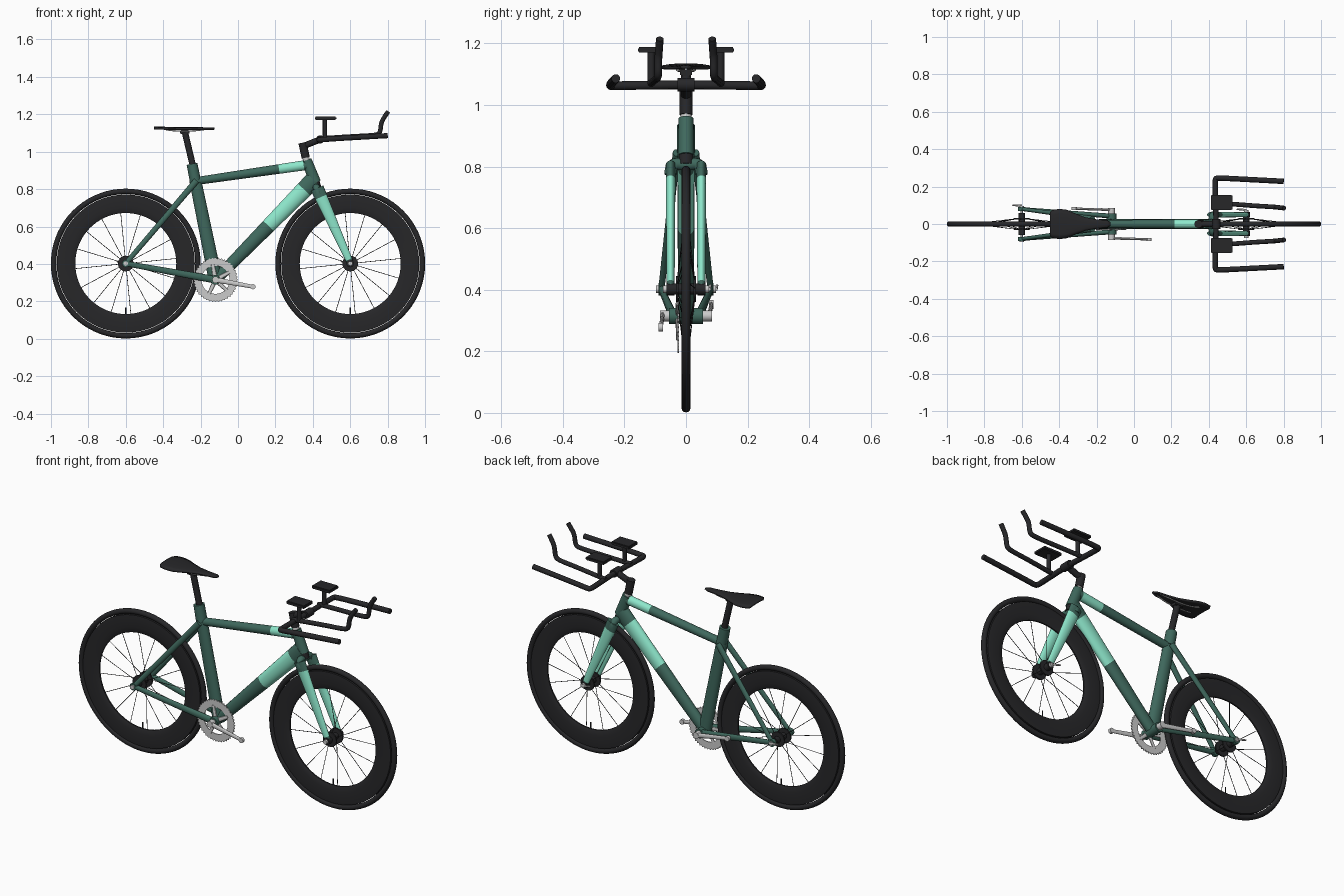
import bpy, bmesh, math
from mathutils import Vector, Matrix

if "Cube" in bpy.data.objects:
    bpy.data.objects.remove(bpy.data.objects["Cube"])

def mat(name, c):
    m = bpy.data.materials.new(name)
    m.diffuse_color = (*c, 1)
    m.use_nodes = True
    m.node_tree.nodes["Principled BSDF"].inputs["Base Color"].default_value = m.diffuse_color
    return m

GREEN = mat("dark_green", (0.05, 0.14, 0.11))
MINT = mat("mint", (0.27, 0.80, 0.60))
BLACK = mat("black", (0.02, 0.02, 0.022))

def finish(name, bm, m=None, angle=40):
    bmesh.ops.recalc_face_normals(bm, faces=bm.faces)
    me = bpy.data.meshes.new(name)
    bm.to_mesh(me)
    bm.free()
    ob = bpy.data.objects.new(name, me)
    bpy.context.collection.objects.link(ob)
    if m:
        me.materials.append(m)
    bpy.ops.object.select_all(action='DESELECT')
    ob.select_set(True)
    bpy.context.view_layer.objects.active = ob
    bpy.ops.object.shade_smooth_by_angle(angle=math.radians(angle))
    return ob

def add_tube(bm, p0, p1, r0, r1, n=16):
    """Tapered elliptical tube; radii are (in side plane, sideways) or one number."""
    p0, p1 = Vector(p0), Vector(p1)
    t = (p1 - p0).normalized()
    u = Vector((1, 0, 0)) if abs(t.y) > 0.9 else Vector((0, 1, 0)).cross(t)
    u = (u - t * u.dot(t)).normalized()
    v = t.cross(u)
    rings = []
    for p, r in ((p0, r0), (p1, r1)):
        a, b = r if isinstance(r, tuple) else (r, r)
        rings.append([bm.verts.new(p + u * a * math.cos(k * math.tau / n) + v * b * math.sin(k * math.tau / n))
                      for k in range(n)])
    for k in range(n):
        j = (k + 1) % n
        bm.faces.new((rings[0][k], rings[0][j], rings[1][j], rings[1][k]))
    bm.faces.new(rings[0])
    bm.faces.new(rings[1])

def tube(name, p0, p1, r0, r1=None, m=None, n=16):
    bm = bmesh.new()
    add_tube(bm, p0, p1, r0, r0 if r1 is None else r1, n)
    return finish(name, bm, m)

def lathe(name, profile, c, m=None, n=72):
    """Closed (radius, y) profile turned around the y axis at c."""
    bm = bmesh.new()
    rows = [[bm.verts.new((c[0] + r * math.cos(a), c[1] + y, c[2] + r * math.sin(a))) for r, y in profile]
            for a in (i * math.tau / n for i in range(n))]
    for i in range(n):
        A, B = rows[i], rows[(i + 1) % n]
        for k in range(len(profile)):
            j = (k + 1) % len(profile)
            bm.faces.new((A[k], A[j], B[j], B[k]))
    return finish(name, bm, m)

def bar(name, pts, r, m=None):
    """Bent round bar along a smoothed path."""
    cu = bpy.data.curves.new(name, 'CURVE')
    cu.dimensions = '3D'
    cu.bevel_depth, cu.bevel_resolution, cu.use_fill_caps = r, 3, True
    s = cu.splines.new('NURBS')
    s.points.add(len(pts) - 1)
    for q, p in zip(s.points, pts):
        q.co = (*p, 1)
    s.order_u, s.use_endpoint_u, s.resolution_u = 3, True, 6
    ob = bpy.data.objects.new(name, cu)
    bpy.context.collection.objects.link(ob)
    bpy.ops.object.select_all(action='DESELECT')
    ob.select_set(True)
    bpy.context.view_layer.objects.active = ob
    bpy.ops.object.convert(target='MESH')
    ob = bpy.context.object
    if m:
        ob.data.materials.clear()
        ob.data.materials.append(m)
    bpy.ops.object.shade_smooth_by_angle(angle=math.radians(40))

def box(name, c, size, m=None, bevel=0.004):
    bm = bmesh.new()
    bmesh.ops.create_cube(bm, size=1, matrix=Matrix.Translation(c) @ Matrix.Diagonal((*size, 1)))
    bmesh.ops.bevel(bm, geom=bm.edges[:], offset=bevel, segments=2, affect='EDGES')
    return finish(name, bm, m)

def painted(name, p0, p1, r0, r1, cuts):
    """One straight tapered tube split into (end fraction, material) bands."""
    p0, p1, a = Vector(p0), Vector(p1), 0
    mix = lambda t: tuple(x + (y - x) * t for x, y in zip(r0, r1))
    for i, (b, m) in enumerate(cuts):
        tube(f"{name}_{i}", p0.lerp(p1, a), p0.lerp(p1, b), mix(a), mix(b), m, 20)
        a = b

AX = 0.402
# wheels
for side, x, hw, sk in (("rear", -0.6, 0.06, 0.097), ("front", 0.6, 0.045, 0.075)):
    c = Vector((x, 0, AX))
    lathe(side + "_tyre", [(0.386 + 0.0145 * math.cos(k * math.tau / 12), 0.0145 * math.sin(k * math.tau / 12))
                           for k in range(12)], c, BLACK)
    half = [(0.27, 0.004), (0.278, 0.008), (0.30, 0.011), (0.345, 0.013), (0.369, 0.011)]
    lathe(side + "_rim", half + [(r, -y) for r, y in reversed(half)], c, BLACK)
    bm = bmesh.new()
    for k in range(16):
        a = k * math.tau / 16 + 0.1
        d = Vector((math.cos(a), 0, math.sin(a)))
        add_tube(bm, c + d * 0.035 + Vector((0, 0.028 * (-1) ** k, 0)), c + d * 0.275, 0.0016, 0.0016, 6)
    finish(side + "_spokes", bm, BLACK)
    tube(side + "_valve", c + Vector((0, 0, -0.275)), c + Vector((0, 0, -0.235)), 0.003, m=BLACK, n=8)
    tube(side + "_hub", c + Vector((0, -hw, 0)), c + Vector((0, hw, 0)), 0.018, m=BLACK)
    for s in (-1, 1):
        tube(side + "_hub_flange", c + Vector((0, s * 0.024, 0)), c + Vector((0, s * 0.032, 0)), 0.042, m=BLACK, n=28)
        tube(side + "_axle_nut", c + Vector((0, s * (sk - 0.02), 0)), c + Vector((0, s * sk, 0)), 0.012)
    tube(side + "_axle", c + Vector((0, -sk, 0)), c + Vector((0, sk, 0)), 0.006)
    tube(side + "_release_lever", c + Vector((0, sk, 0)), c + Vector((-0.05, sk + 0.004, 0.012)), 0.006, 0.004)

# main frame tubes
BB = (-0.12, 0, 0.315)
tube("bottom_bracket", (-0.12, -0.055, 0.315), (-0.12, 0.055, 0.315), 0.026, m=GREEN, n=24)
tube("seat_tube", BB, (-0.229, 0, 0.85), (0.037, 0.026), (0.032, 0.025), GREEN, 20)
tube("seat_collar", (-0.228, 0, 0.845), (-0.246, 0, 0.935), 0.03, 0.029, GREEN, 20)
painted("down_tube", (-0.11, 0, 0.325), (0.405, 0, 0.85), (0.03, 0.026), (0.047, 0.028),
        [(0.53, GREEN), (0.9, MINT), (1, GREEN)])
painted("top_tube", (-0.225, 0, 0.843), (0.375, 0, 0.93), (0.021, 0.022), (0.027, 0.024),
        [(0.74, GREEN), (0.96, MINT), (1, GREEN)])
tube("head_tube", (0.367, 0, 0.955), (0.413, 0, 0.835), (0.027, 0.025), (0.031, 0.026), GREEN, 24)

# stays, dropouts and fork legs
for s, n in ((-1, "right"), (1, "left")):
    tube(n + "_seat_stay", (-0.222, s * 0.03, 0.845), (-0.6, s * 0.08, AX), (0.017, 0.013), (0.013, 0.01), GREEN)
    tube(n + "_chain_stay", (-0.12, s * 0.042, 0.315), (-0.6, s * 0.08, AX), (0.02, 0.013), (0.014, 0.01), GREEN)
    tube(n + "_dropout", (-0.6, s * 0.07, AX), (-0.6, s * 0.09, AX), 0.02, m=GREEN)
    painted(n + "_fork_leg", (0.423, s * 0.05, 0.805), (0.598, s * 0.05, AX + 0.01), (0.036, 0.016), (0.018, 0.013),
            [(0.12, GREEN), (0.97, MINT), (1, GREEN)])
    tube(n + "_fork_end", (0.6, s * 0.037, AX), (0.6, s * 0.063, AX), 0.02, m=BLACK)
bar("fork_crown", [(0.428, -0.05, 0.775), (0.42, -0.05, 0.812), (0.418, 0, 0.805), (0.42, 0.05, 0.812),
                   (0.428, 0.05, 0.775)], 0.02, GREEN)
tube("fork_steerer", (0.413, 0, 0.837), (0.422, 0, 0.805), 0.024, m=BLACK)

# cranks, pedal ends and chainring
for s, dx, dz, n in ((-1, 0.2, -0.037, "right"), (1, -0.2, 0.037, "left")):
    end = Vector((-0.12 + dx, s * 0.082, 0.315 + dz))
    tube(n + "_crank", (-0.12, s * 0.076, 0.315), end, (0.014, 0.007), (0.01, 0.006))
    tube(n + "_crank_boss", (-0.12, s * 0.05, 0.315), (-0.12, s * 0.085, 0.315), 0.018)
    tube(n + "_pedal_eye", end - Vector((0, 0.008, 0)), end + Vector((0, 0.008, 0)), 0.014)
bm = bmesh.new()
N = 44
rings = [[bm.verts.new((-0.12 + r * math.cos(a), y, 0.315 + r * math.sin(a)))
          for k in range(N * 2) for a in [k * math.pi / N]
          for r in [ro if ro < 0.1 else ro - 0.008 * (k % 2)]]
         for ro, y in ((0.075, -0.028), (0.12, -0.028), (0.12, -0.023), (0.075, -0.023))]
for i in range(4):
    A, B = rings[i], rings[(i + 1) % 4]
    for k in range(N * 2):
        j = (k + 1) % (N * 2)
        bm.faces.new((A[k], A[j], B[j], B[k]))
for k in range(5):
    a = k * math.tau / 5 + 0.5
    add_tube(bm, (-0.12, -0.03, 0.315), (-0.12 + 0.085 * math.cos(a), -0.027, 0.315 + 0.085 * math.sin(a)),
             (0.013, 0.005), (0.009, 0.005), 10)
finish("chainring", bm, None, 30)

# seat post, rails and saddle
tube("seat_post", (-0.24, 0, 0.92), (-0.284, 0, 1.105), 0.017, m=BLACK)
box("saddle_clamp", (-0.285, 0, 1.105), (0.05, 0.04, 0.022), BLACK)
for s in (-1, 1):
    bar("saddle_rail", [(-0.40, s * 0.035, 1.122), (-0.36, s * 0.025, 1.11), (-0.22, s * 0.022, 1.11),
                        (-0.16, s * 0.01, 1.122)], 0.0035)
bm = bmesh.new()
rows = []
for x, w, z in ((-0.45, 0.06, 1.135), (-0.44, 0.074, 1.135), (-0.40, 0.081, 1.134), (-0.36, 0.076, 1.132),
                (-0.31, 0.055, 1.131), (-0.26, 0.036, 1.131), (-0.2, 0.025, 1.131), (-0.145, 0.02, 1.13),
                (-0.125, 0.01, 1.128)):
    rows.append([bm.verts.new((x, w * t, z - 0.006 * abs(t) ** 3)) for t in (-1, -0.7, -0.35, 0, 0.35, 0.7, 1)])
for A, B in zip(rows, rows[1:]):
    for k in range(6):
        bm.faces.new((A[k], A[k + 1], B[k + 1], B[k]))
saddle = finish("saddle", bm, BLACK)
so = saddle.modifiers.new("thickness", 'SOLIDIFY')
so.thickness = 0.01

# stem
tube("headset_cap", (0.367, 0, 0.953), (0.36, 0, 0.975), 0.018)
tube("stem_clamp", (0.362, 0, 0.968), (0.345, 0, 1.048), (0.022, 0.021), m=BLACK, n=20)
tube("stem", (0.35, 0, 1.03), (0.44, 0, 1.066), 0.017, m=BLACK)
tube("bar_clamp", (0.44, -0.028, 1.066), (0.44, 0.028, 1.066), 0.022, m=BLACK)

# base bar, aero extensions and arm rests
half = [(0.8, 0.228, 1.086), (0.52, 0.243, 1.07), (0.45, 0.246, 1.064), (0.434, 0.243, 1.063), (0.434, 0.2, 1.063)]
bar("base_bar", half + [(0.44, 0, 1.066)] + [(x, -y, z) for x, y, z in reversed(half)], 0.0145, BLACK)
for s in (-1, 1):
    bar("aero_extension", [(0.425, s * 0.115, 1.07), (0.6, s * 0.1, 1.082), (0.735, s * 0.092, 1.088),
                           (0.76, s * 0.09, 1.1), (0.765, s * 0.09, 1.15), (0.775, s * 0.088, 1.175),
                           (0.803, s * 0.085, 1.215)], 0.0125, BLACK)
    tube("arm_rest_post", (0.465, s * 0.113, 1.07), (0.465, s * 0.113, 1.175), 0.012, m=BLACK)
    box("arm_rest_pad", (0.468, s * 0.115, 1.179), (0.115, 0.082, 0.018), BLACK)
